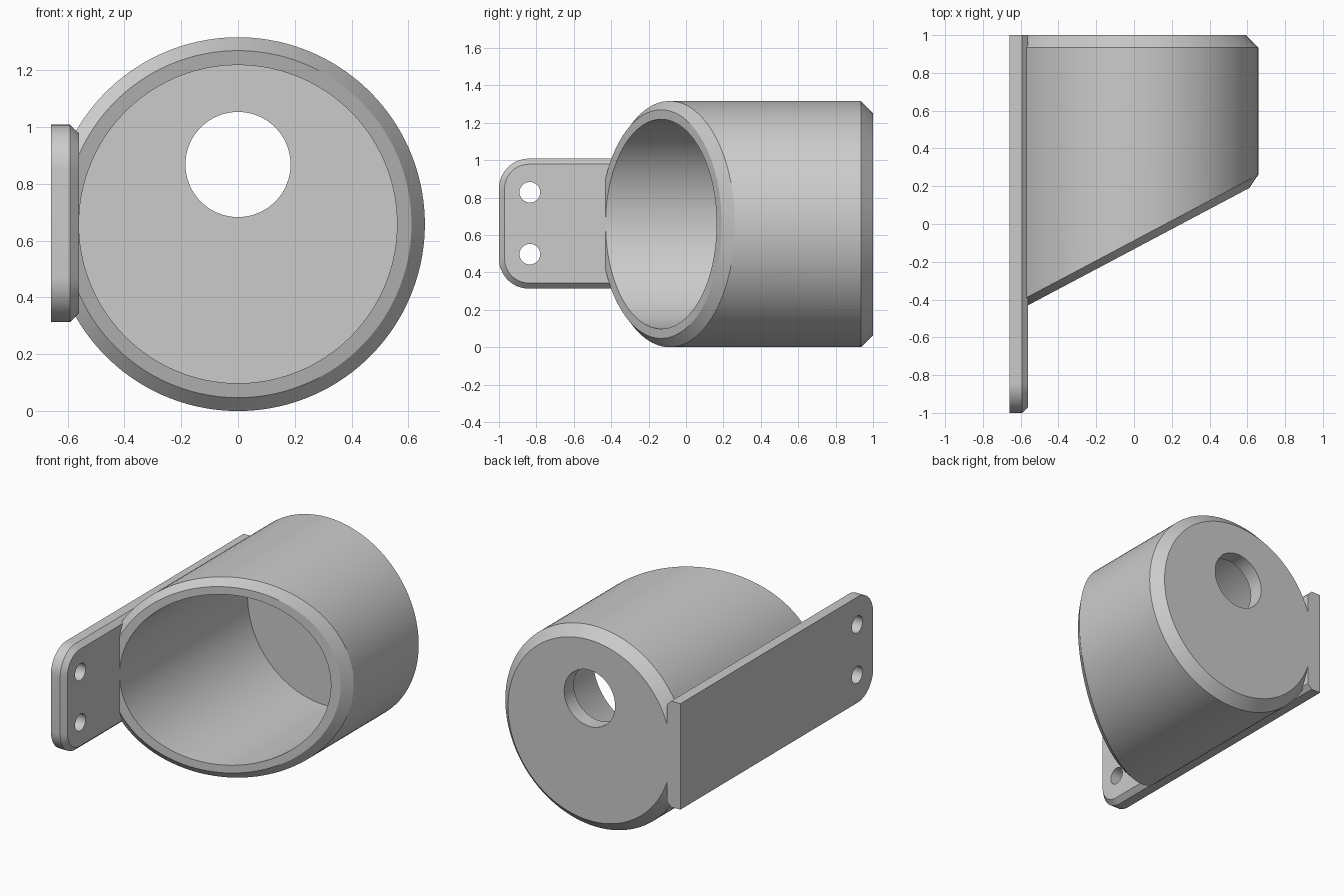
import bpy, bmesh
from math import sin, cos, pi, radians
from mathutils import Matrix

cube = bpy.data.objects.get("Cube")
if cube:
    bpy.data.objects.remove(cube, do_unlink=True)

R = 0.658          # outer radius, also the height of the tube axis
BORE = 0.56        # bore radius
SLOPE = 0.53       # slant of the open mouth
SEGMENTS = 128

grey = bpy.data.materials.new("plain grey")
grey.use_nodes = True
colour = (0.6, 0.6, 0.6, 1)
grey.diffuse_color = colour
grey.node_tree.nodes["Principled BSDF"].inputs["Base Color"].default_value = colour


def loft(name, rings):
    """Skin a list of equal-length point rings and cap both ends."""
    bm = bmesh.new()
    loops = [[bm.verts.new(p) for p in ring] for ring in rings]
    n = len(loops[0])
    for a, b in zip(loops, loops[1:]):
        for i in range(n):
            j = (i + 1) % n
            bm.faces.new((a[i], a[j], b[j], b[i]))
    bm.faces.new(loops[0])
    bm.faces.new(loops[-1])
    bmesh.ops.recalc_face_normals(bm, faces=bm.faces)
    mesh = bpy.data.meshes.new(name)
    bm.to_mesh(mesh)
    bm.free()
    mesh.materials.append(grey)
    obj = bpy.data.objects.new(name, mesh)
    bpy.context.collection.objects.link(obj)
    return obj


def tube_ring(radius, y, slope=0):
    angles = [2 * pi * (i + 0.5) / SEGMENTS for i in range(SEGMENTS)]
    return [(radius * cos(a), y + slope * radius * cos(a), R + radius * sin(a))
            for a in angles]


def plate_ring(x, inset):
    """Outline with a square back end and two rounded front corners."""
    low, high, front = 0.313 + inset, 1.008 - inset, -1 + inset
    r = 0.16 - inset
    pts = [(x, 1, low), (x, 1, high)]
    for z, start in ((high - r, 90), (low + r, 180)):
        for i in range(17):
            a = radians(start + 90 * i / 16)
            pts.append((x, front + r + r * cos(a), z + r * sin(a)))
    return pts


def rod(radius, axis, centre, length):
    """Cylindrical cutter along the named axis."""
    bm = bmesh.new()
    turn = Matrix.Rotation(pi / 2, 4, "X" if axis == "Y" else "Y")
    bmesh.ops.create_cone(bm, cap_ends=True, segments=64, radius1=radius,
                          radius2=radius, depth=length,
                          matrix=Matrix.Translation(centre) @ turn)
    mesh = bpy.data.meshes.new("hole_cutter")
    bm.to_mesh(mesh)
    bm.free()
    mesh.materials.append(grey)
    obj = bpy.data.objects.new("hole_cutter", mesh)
    bpy.context.collection.objects.link(obj)
    obj.hide_render = True
    return obj


def combine(target, other, operation):
    mod = target.modifiers.new(operation.lower(), "BOOLEAN")
    mod.operation, mod.solver, mod.object = operation, "EXACT", other
    bpy.context.view_layer.objects.active = target
    bpy.ops.object.modifier_apply(modifier=mod.name)
    bpy.data.objects.remove(other, do_unlink=True)


# Slant-mouthed cup: chamfered back, outer wall, chamfered lip, bore, floor
housing = loft("slanted_housing", [
    tube_ring(R - 0.065, 1),
    tube_ring(R, 0.935),
    tube_ring(R, -0.088, SLOPE),
    tube_ring(R - 0.047, -0.133, SLOPE),
    tube_ring(BORE, -0.133, SLOPE),
    tube_ring(BORE, 0.9),
])

# Side mounting plate with a chamfered inner edge
plate = loft("mounting_plate", [
    plate_ring(-R - 0.001, 0),
    plate_ring(-0.592, 0),
    plate_ring(-BORE - 0.0005, 0.03),
])
for z in (0.497, 0.828):
    combine(plate, rod(0.055, "X", (-0.61, -0.835, z), 0.4), "DIFFERENCE")

# Cable hole through the floor, then join the plate on
combine(housing, rod(0.185, "Y", (0, 0.95, 0.868), 0.4), "DIFFERENCE")
combine(housing, plate, "UNION")

bpy.ops.object.select_all(action="DESELECT")
housing.select_set(True)
bpy.context.view_layer.objects.active = housing
bpy.ops.object.shade_smooth_by_angle(angle=radians(25))
